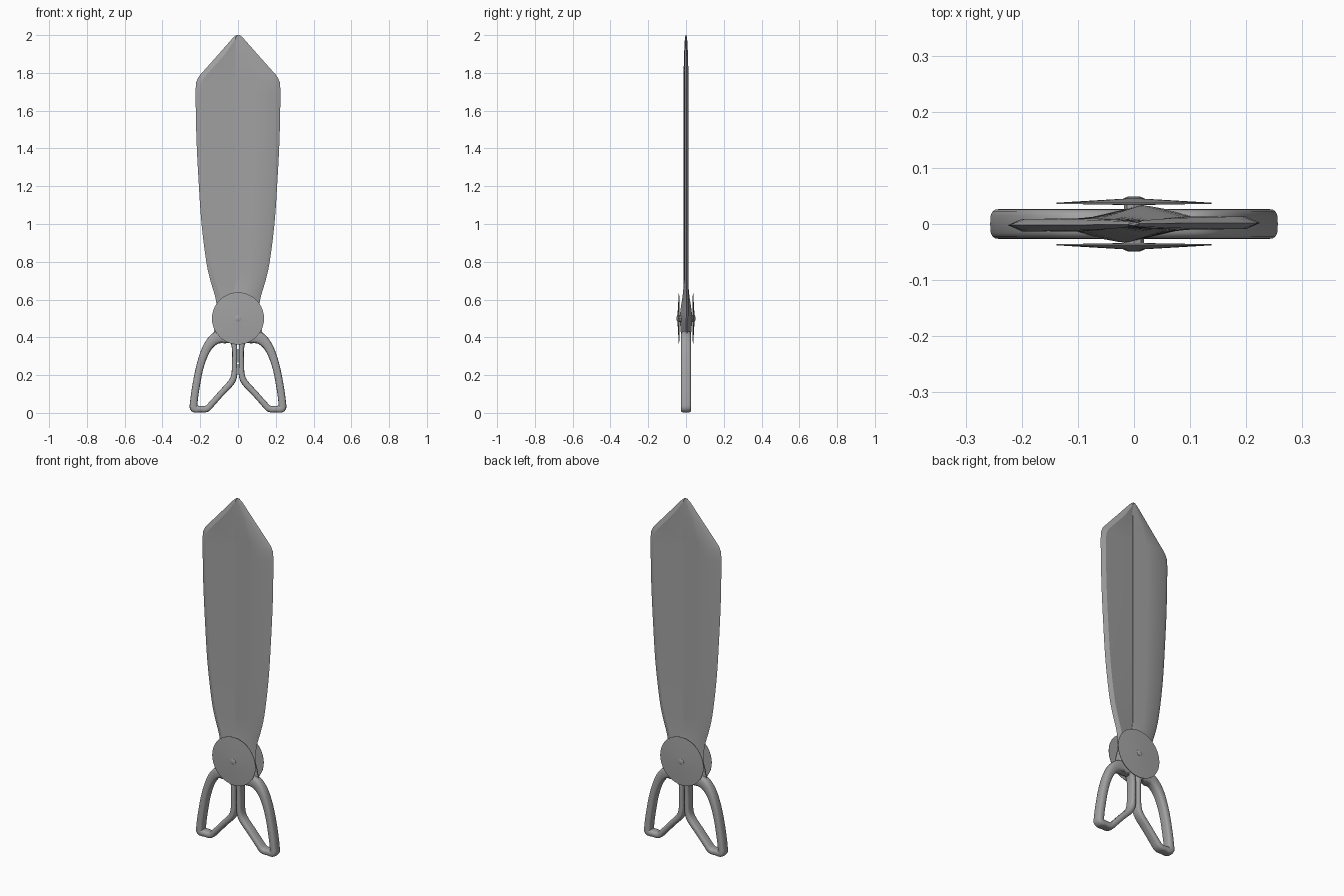
import bpy, bmesh, math
from mathutils import Vector

if "Cube" in bpy.data.objects:
    bpy.data.objects.remove(bpy.data.objects["Cube"])

steel = bpy.data.materials.new("grey_steel")
steel.diffuse_color = (0.36, 0.36, 0.36, 1)
steel.use_nodes = True
steel.node_tree.nodes["Principled BSDF"].inputs["Base Color"].default_value = steel.diffuse_color


def loft(name, rings, closed=False, angle=30):
    """Skin a list of equal-length rings of points."""
    bm = bmesh.new()
    rows = [[bm.verts.new(p) for p in ring] for ring in rings]
    n = len(rows[0])
    for i in range(len(rows) if closed else len(rows) - 1):
        a, b = rows[i], rows[(i + 1) % len(rows)]
        for j in range(n):
            k = (j + 1) % n
            bm.faces.new((a[j], a[k], b[k], b[j]))
    if not closed:
        bm.faces.new(rows[0])
        bm.faces.new(rows[-1])
    bmesh.ops.recalc_face_normals(bm, faces=bm.faces)
    mesh = bpy.data.meshes.new(name)
    bm.to_mesh(mesh)
    bm.free()
    mesh.materials.append(steel)
    ob = bpy.data.objects.new(name, mesh)
    bpy.context.collection.objects.link(ob)
    bpy.ops.object.select_all(action='DESELECT')
    ob.select_set(True)
    bpy.context.view_layer.objects.active = ob
    bpy.ops.object.shade_smooth_by_angle(angle=math.radians(angle))
    return ob


def spin_copy(ob, name):
    """Opposite half, turned half way round the upright axis."""
    twin = ob.copy()
    twin.name = name
    twin.rotation_euler.z = math.pi
    bpy.context.collection.objects.link(twin)


def spline(pts, steps, closed):
    """Catmull-Rom refinement of a list of tuples."""
    n, out = len(pts), []
    P = [Vector(p) for p in pts]
    for i in range(n if closed else n - 1):
        idx = [i - 1, i, i + 1, i + 2]
        a, b, c, d = (P[k % n] if closed else P[min(max(k, 0), n - 1)] for k in idx)
        for s in range(steps):
            t = s / steps
            out.append(0.5 * (2 * b + (c - a) * t + (2 * a - 5 * b + 4 * c - d) * t * t
                              + (3 * b - a - 3 * c + d) * t ** 3))
    if not closed:
        out.append(P[-1])
    return out


# Blade and tang: height, inner x, outer x, front bulge
tang = [(0.37, -0.14, -0.02, 0.024), (0.42, -0.13, 0.05, 0.027), (0.50, -0.11, 0.11, 0.033),
        (0.56, -0.07, 0.112, 0.027), (0.62, -0.03, 0.122, 0.018), (0.70, -0.012, 0.146, 0.011),
        (0.80, -0.012, 0.168, 0.010), (1.0, -0.012, 0.193, 0.010), (1.2, -0.012, 0.207, 0.010),
        (1.45, -0.012, 0.220, 0.010), (1.70, -0.012, 0.225, 0.010)]
rows = [tuple(v) + (0.025,) for v in spline(tang, 3, False)]
# Rounded shoulder and slanted point
rows += [(1.75, -0.012, 0.222, 0.010, 0.028), (1.775, -0.012, 0.211, 0.010, 0.032),
         (1.79, -0.012, 0.200, 0.010, 0.034), (1.90, -0.012, 0.102, 0.008, 0.034),
         (1.975, -0.012, 0.036, 0.005, 0.02), (1.992, -0.012, 0.020, 0.003, 0.01),
         (2.0, -0.010, 0.006, 0.002, 0.004)]
rings = []
for z, a, b, c, bev in rows:
    k = min(1, c / 0.010)
    m, e = a + 0.42 * (b - a), b - bev
    rings.append([(a, 0, z), (a, -0.006 * k, z), (m, -c, z), (e, -0.009 * k, z),
                  (b, 0.002 * k, z), (e, 0.013 * k, z), (m, 0.007 * k, z)])
blade = loft("right_blade", rings, angle=25)
spin_copy(blade, "left_blade")

# Handle loop: centre x, centre z, half width
path = [(0.018, 0.34, 0.014), (0.018, 0.26, 0.014), (0.020, 0.20, 0.016), (0.037, 0.160, 0.017),
        (0.085, 0.108, 0.016), (0.135, 0.052, 0.016), (0.165, 0.022, 0.017), (0.20, 0.020, 0.017),
        (0.232, 0.024, 0.021), (0.234, 0.055, 0.020), (0.224, 0.13, 0.020), (0.205, 0.23, 0.020),
        (0.180, 0.31, 0.022), (0.150, 0.365, 0.026), (0.110, 0.398, 0.032), (0.060, 0.400, 0.032),
        (0.028, 0.385, 0.020)]
pts = spline(path, 4, True)
rings = []
for i, p in enumerate(pts):
    q = pts[(i + 1) % len(pts)] - pts[i - 1]
    side = Vector((q.y, -q.x)).normalized()
    ring = []
    for j in range(16):
        t = 2 * math.pi * j / 16
        u = math.copysign(abs(math.cos(t)) ** 0.6, math.cos(t)) * p.z
        v = math.copysign(abs(math.sin(t)) ** 0.6, math.sin(t)) * 0.027
        ring.append((p.x + side.x * u, v, max(0, p.y + side.y * u)))
    rings.append(ring)
handle = loft("right_handle", rings, closed=True, angle=50)
spin_copy(handle, "left_handle")


# Pivot washers (shallow cones) with small rivet heads
def turned(name, profile, count):
    return loft(name, [[(r * math.cos(2 * math.pi * j / count), y,
                         0.5 + r * math.sin(2 * math.pi * j / count)) for j in range(count)]
                       for r, y in profile])


washer = turned("front_washer", [(0.02, -0.034), (0.138, -0.036), (0.138, -0.038),
                                 (0.02, -0.045)], 40)
spin_copy(washer, "back_washer")
rivet = turned("front_rivet", [(0.018, 0.0), (0.018, -0.046), (0.010, -0.049)], 8)
spin_copy(rivet, "back_rivet")
